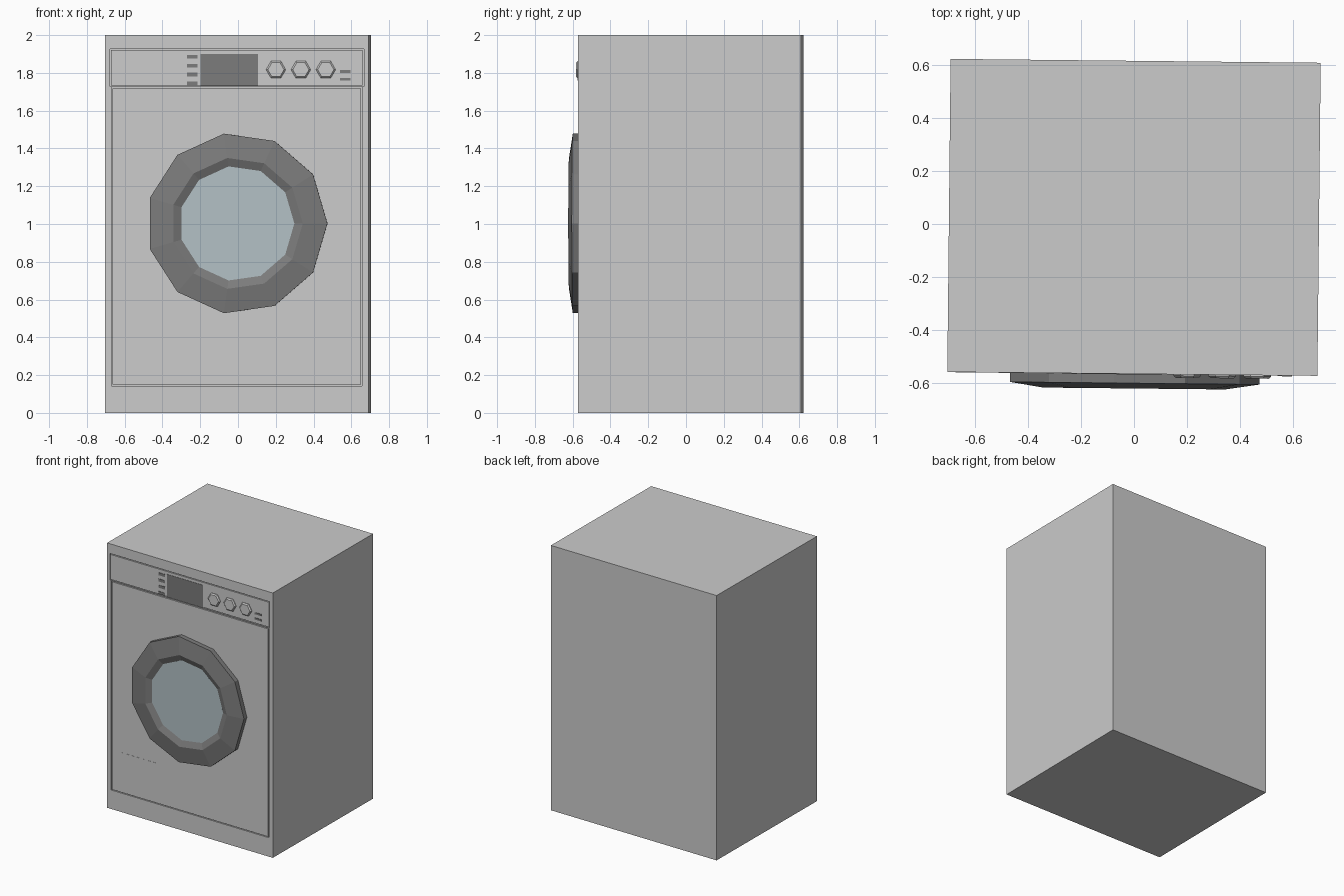
import bpy, bmesh, math
from mathutils import Matrix

if "Cube" in bpy.data.objects:
    bpy.data.objects.remove(bpy.data.objects["Cube"])

# The whole machine is turned very slightly about z
PLACE = Matrix.Translation((0, 0.025, 0)) @ Matrix.Rotation(math.radians(-0.6), 4, 'Z')
W, D, H = 1.395, 1.18, 2.0
FRONT = -D / 2


def material(name, colour):
    mat = bpy.data.materials.new(name)
    mat.diffuse_color = (*colour, 1)
    mat.use_nodes = True
    mat.node_tree.nodes["Principled BSDF"].inputs["Base Color"].default_value = mat.diffuse_color
    return mat


dark = material("dark_plastic", (0.2, 0.2, 0.2))
glass_mat = material("glass", (0.45, 0.53, 0.56))


def finish(name, bm, mat=None):
    bmesh.ops.recalc_face_normals(bm, faces=bm.faces[:])
    mesh = bpy.data.meshes.new(name)
    bm.to_mesh(mesh)
    bm.free()
    obj = bpy.data.objects.new(name, mesh)
    bpy.context.collection.objects.link(obj)
    obj.matrix_world = PLACE
    if mat:
        mesh.materials.append(mat)
    return obj


def box(name, x, y, z, mat=None):
    """Box from (min, max) pairs."""
    bm = bmesh.new()
    size = Matrix.Diagonal((x[1] - x[0], y[1] - y[0], z[1] - z[0], 1))
    centre = Matrix.Translation((sum(x) / 2, sum(y) / 2, sum(z) / 2))
    bmesh.ops.create_cube(bm, size=1, matrix=centre @ size)
    return finish(name, bm, mat)


def lathe(name, profile, sides, x, z, mat=None, cap=False):
    """Rings of (radius, distance in front of the body), facing -y."""
    bm = bmesh.new()
    step = 2 * math.pi / sides
    rings = [[bm.verts.new((x + r * math.cos(i * step), FRONT - out, z + r * math.sin(i * step)))
              for i in range(sides)] for r, out in profile]
    for a, b in zip(rings, rings[1:]):
        for i in range(sides):
            j = (i + 1) % sides
            bm.faces.new((a[i], a[j], b[j], b[i]))
    if cap:
        bm.faces.new(rings[0])
        bm.faces.new(rings[-1])
    return finish(name, bm, mat)


# Cabinet with two shallow recesses holding flush panels
cabinet = box("cabinet", (-W / 2, W / 2), (FRONT, D / 2), (0, H))
GAP = 0.006
for name, half, z0, z1 in (("front_panel", 0.664, 0.143, 1.724),
                           ("control_panel", 0.672, 1.727, 1.927)):
    cutter = box(name + "_cutter", (-half, half), (FRONT - 0.05, FRONT + 0.01), (z0, z1))
    cutter.hide_render = True
    cutter.hide_set(True)
    cut = cabinet.modifiers.new(name + "_recess", 'BOOLEAN')
    cut.operation = 'DIFFERENCE'
    cut.solver = 'EXACT'
    cut.object = cutter
    box(name, (GAP - half, half - GAP), (FRONT, FRONT + 0.015), (z0 + GAP, z1 - GAP))

# Nearly flush detergent drawer and filter hatch
box("detergent_drawer", (-0.666, -0.295), (FRONT - 0.001, FRONT + 0.005), (1.733, 1.921))
box("filter_hatch", (-0.595, -0.275), (FRONT - 0.001, FRONT + 0.005), (0.2, 0.45))

# Door: eleven-sided rim and recessed window
lathe("door_rim", [(0.48, -0.005), (0.48, 0.035), (0.35, 0.055), (0.303, 0.035), (0.303, -0.005)],
      11, 0, 1.003, dark)
lathe("door_glass", [(0.305, 0.0), (0.305, 0.036)], 11, 0, 1.003, glass_mat, cap=True)

# Display and indicator buttons
box("display", (-0.193, 0.112), (FRONT - 0.002, FRONT + 0.005), (1.73, 1.901), dark)
for i in range(4):
    z = 1.744 + i * 0.047
    box(f"left_button_{i + 1}", (-0.263, -0.208), (FRONT - 0.003, FRONT + 0.005),
        (z - 0.01, z + 0.01), dark)
for i in range(2):
    z = 1.767 + i * 0.04
    box(f"right_button_{i + 1}", (0.547, 0.602), (FRONT - 0.003, FRONT + 0.005),
        (z - 0.007, z + 0.007), dark)

# Hexagonal knobs
for i in range(3):
    lathe(f"knob_{i + 1}", [(0.052, -0.003), (0.052, 0.005), (0.043, 0.013)],
          6, 0.207 + i * 0.132, 1.817, cap=True)
